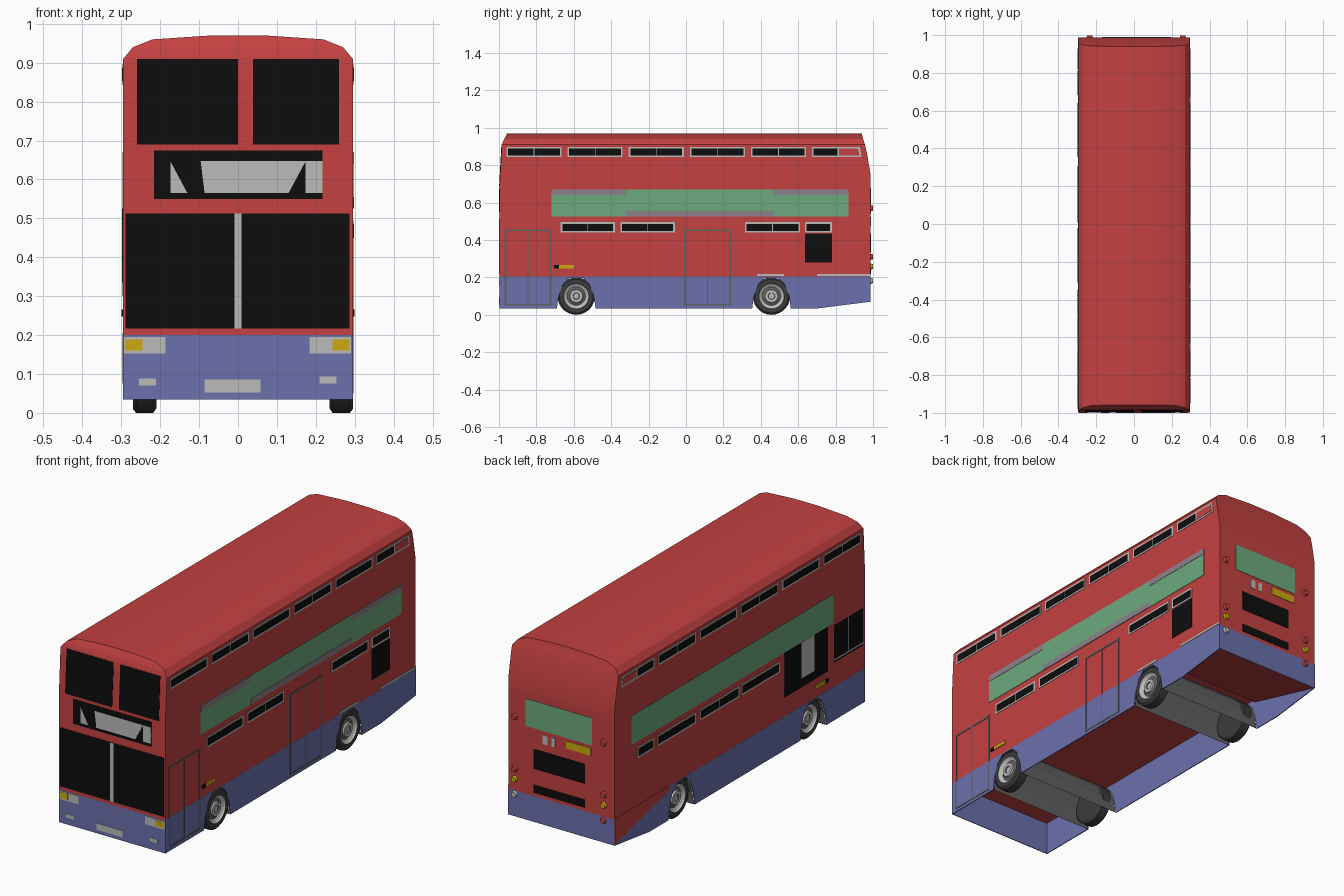
import bpy, bmesh, math

if "Cube" in bpy.data.objects:
    bpy.data.objects.remove(bpy.data.objects["Cube"])

def material(name, r, g, b):
    m = bpy.data.materials.new(name)
    m.diffuse_color = (r, g, b, 1)
    m.use_nodes = True
    m.node_tree.nodes["Principled BSDF"].inputs["Base Color"].default_value = m.diffuse_color
    return m

RED = material("red paint", .55, .052, .052)
BLUE = material("blue paint", .145, .165, .42)
GREEN = material("green panel", .155, .40, .21)
YELLOW = material("amber yellow", .60, .40, .005)
LIGHT = material("light grey", .50, .50, .49)
MAUVE = material("mauve grey", .27, .22, .26)
BLACK = material("black glass", .004, .004, .004)
TYRE = material("tyre grey", .045, .045, .045)
MID = material("mid grey", .12, .12, .12)

# body outline by height: z, half width, front y, rear y
LAYERS = [(.2, .295, -.997, .987), (.69, .295, -.997, .987), (.75, .295, -.9937, .987),
          (.86, .295, -.9877, .968), (.91, .295, -.985, .957), (.94, .27, -.972, .947),
          (.96, .22, -.96, .942), (.97, .07, -.958, .94)]

def at_height(z, col):
    if z <= LAYERS[0][0]:
        return LAYERS[0][col]
    for a, b in zip(LAYERS, LAYERS[1:]):
        if z <= b[0]:
            return a[col] + (b[col] - a[col]) * (z - a[0]) / (b[0] - a[0])
    return LAYERS[-1][col]

def finish(name, bm, mats, smooth=None):
    bmesh.ops.recalc_face_normals(bm, faces=bm.faces)
    me = bpy.data.meshes.new(name)
    bm.to_mesh(me)
    bm.free()
    for m in mats:
        me.materials.append(m)
    ob = bpy.data.objects.new(name, me)
    bpy.context.collection.objects.link(ob)
    if smooth:
        bpy.ops.object.select_all(action='DESELECT')
        ob.select_set(True)
        bpy.context.view_layer.objects.active = ob
        bpy.ops.object.shade_smooth_by_angle(angle=math.radians(smooth))
    return ob

def place(side, a, z, d):
    # map a 2D point on one side of the bus into space, d outwards
    if side == 'right':
        return (.295 + d, a, z)
    if side == 'left':
        return (-.295 - d, a, z)
    if side == 'front':
        return (a, at_height(z, 2) - d, z)
    return (a, at_height(z, 3) + d, z)

def rect(a0, z0, a1, z1):
    return [(a0, z0), (a1, z0), (a1, z1), (a0, z1)]

def plates(name, side, mat, polys, lift=.002, depth=.001):
    bm = bmesh.new()
    for p in polys:
        if len(p) == 4 and not isinstance(p[0], tuple):
            p = rect(*p)
        top = [bm.verts.new(place(side, a, z, lift)) for a, z in p]
        low = [bm.verts.new(place(side, a, z, -depth)) for a, z in p]
        bm.faces.new(top)
        bm.faces.new(low[::-1])
        for i in range(len(p)):
            j = (i + 1) % len(p)
            bm.faces.new((top[i], low[i], low[j], top[j]))
    return finish(name, bm, [mat])

def outline(a0, z0, a1, z1, t):
    return [(a0, z0, a1, z0 + t), (a0, z1 - t, a1, z1), (a0, z0, a0 + t, z1), (a1 - t, z0, a1, z1)]

# red upper body shell
bm = bmesh.new()
rings = [[bm.verts.new(c) for c in ((-w, f, z), (w, f, z), (w, r, z), (-w, r, z))]
         for z, w, f, r in LAYERS]
for a, b in zip(rings, rings[1:]):
    for i in range(4):
        j = (i + 1) % 4
        bm.faces.new((a[i], a[j], b[j], b[i]))
bm.faces.new(rings[0][::-1])
bm.faces.new(rings[-1])
finish("body_shell", bm, [RED], 25)

# blue skirt with wheel arch cut-outs
ARCH = [(-.103, .035), (-.095, .10), (-.07, .165), (-.035, .198),
        (.035, .198), (.07, .165), (.095, .10), (.103, .035)]
AXLES = (-.587, .457)
edge = [(-.997, .035)]
for y0 in AXLES:
    edge += [(y0 + dy, z) for dy, z in ARCH]
edge += [(.71, .035), (.987, .07), (.987, .205), (-.997, .205)]
for side in ('right', 'left'):
    plates("skirt_" + side, side, BLUE, [edge], .0005, .004)
plates("skirt_front", 'front', BLUE, [(-.295, .035, .295, .2)], 0, .004)
plates("skirt_rear", 'rear', BLUE, [(-.295, .07, .295, .2)], 0, .004)

def sheet(name, mat, path, hw):
    bm = bmesh.new()
    rows = [[bm.verts.new((x, y, z)) for x in (-hw, hw)] for y, z in path]
    for a, b in zip(rows, rows[1:]):
        bm.faces.new((a[0], a[1], b[1], b[0]))
    return finish(name, bm, [mat])

# sloping rear floor and wheel wells
sheet("rear_floor", RED, [(.55, .185), (.985, .07)], .291)
plates("rear_corner_left", 'left', RED, [[(.56, .205), (.987, .205), (.987, .075), (.56, .182)]])
for n, y0 in zip(("front", "rear"), AXLES):
    sheet(n + "_wheel_well", MID, [(y0 + dy, z) for dy, z in ARCH], .29)

# wheels, turned about x: (outward, radius)
PROFILE = [(0, 0), (0, .088), (.008, .1), (.052, .1), (.06, .09), (.06, .068), (.053, .064),
           (.045, .05), (.05, .036), (.058, .034), (.058, .018), (.053, .016), (.055, 0)]
SLOTS = [0, 0, 0, 0, 0, 1, 1, 2, 1, 1, 2, 1]
N = 28

def wheel(name, x0, s, y0):
    bm = bmesh.new()
    loops = [[bm.verts.new((x0 + s * d, y0 + r * math.cos(2 * math.pi * k / N),
                            .1 + r * math.sin(2 * math.pi * k / N))) for k in range(N)]
             if r else [bm.verts.new((x0 + s * d, y0, .1))] for d, r in PROFILE]
    for a, b, slot in zip(loops, loops[1:], SLOTS):
        for k in range(N):
            q = [a[k % len(a)], a[(k + 1) % len(a)], b[(k + 1) % len(b)], b[k % len(b)]]
            bm.faces.new(list(dict.fromkeys(q))).material_index = slot
    finish(name, bm, [TYRE, LIGHT, MID], 30)

for n, y0 in zip(("front", "rear"), AXLES):
    wheel(n + "_wheel_right", .235, 1, y0)
    wheel(n + "_wheel_left", -.21, -1, y0)

# side windows: light frame with two dark panes
def windows(name, side, spans, z0, z1, t=.009):
    plates(name + "_frames", side, LIGHT, [(a, z0, b, z1) for a, b in spans])
    panes = []
    for a, b in spans:
        m = (a + b) / 2
        cuts = [(a + t, m - .002), (m + .002, b - t)] if b - a > .2 else [(a + t, b - t)]
        panes += [(p, z0 + t, q, z1 - t) for p, q in cuts]
    plates(name + "_panes", side, BLACK, panes, .0035)

UPPER = [(-.96 + .3267 * i, -.665 + .3267 * i) for i in range(5)]
LOWER = {'right': [(-.67, -.38), (-.35, -.06), (.315, .61), (.635, .78)],
         'left': [(-.32, -.02), (.0, .315), (.345, .65), (.68, .81)]}
for side in ('right', 'left'):
    windows("upper_windows_" + side, side, UPPER, .843, .897)
    windows("lower_windows_" + side, side, LOWER[side], .44, .495)
    # tapered last window on the upper deck
    plates("end_window_frame_" + side, side, LIGHT,
           [[(.673, .843), (.94, .843), (.93, .897), (.673, .897)]])
    plates("end_window_pane_" + side, side, BLACK, [(.682, .852, .81, .888)], .0035)
    plates("end_window_infill_" + side, side, RED,
           [[(.818, .852), (.928, .852), (.92, .888), (.818, .888)]], .0035)
    plates("side_marker_" + side, side, YELLOW, [(-.68, .248, -.60, .266)], .004)
    plates("side_marker_base_" + side, side, BLACK, [(-.705, .248, -.68, .266)], .004)

# advert panels along the sides
plates("advert_right", 'right', GREEN, [(-.72, .525, .87, .67)])
plates("advert_trim_right", 'right', MAUVE,
       [(-.72, .64, -.32, .67), (-.32, .525, .47, .555), (.47, .64, .87, .67)], .0035)
plates("advert_left", 'left', GREEN, [(-.745, .525, .855, .67)])

# right side: doors, engine grille and trim
for n, a in (("front", -.97), ("middle", -.01)):
    plates(n + "_door_outline", 'right', MID,
           outline(a, .05, a + .25, .457, .009) + [(a + .122, .05, a + .127, .457)])
plates("side_grille", 'right', BLACK, [(.635, .28, .78, .435)])
plates("side_trim", 'right', LIGHT, [(.38, .207, .525, .217), (.70, .207, .987, .217)])

# left side: stair panel and driver window
plates("stair_window", 'left', BLACK, [(-.70, .30, -.36, .525)])
plates("stair_panel", 'left', LIGHT, [(-.59, .345, -.49, .525)], .0035)
plates("driver_window", 'left', BLACK, [(-.98, .325, -.75, .51)])
plates("driver_window_bars", 'left', LIGHT,
       [(-.866, .335, -.860, .51), (-.98, .335, -.75, .342)], .0035)

# front: glazing, destination board, lamps
plates("front_upper_windows", 'front', BLACK, [(-.26, .69, 0, .91), (.038, .69, .259, .91)])
plates("windscreen", 'front', BLACK, [(-.289, .217, .287, .512)])
plates("windscreen_divider", 'front', LIGHT, [(-.009, .217, .009, .512)], .003)
plates("destination_board", 'front', BLACK, [(-.216, .55, .217, .674)])
plates("destination_blind", 'front', LIGHT,
       [[(-.174, .565), (-.13, .565), (-.174, .647)],
        [(-.086, .565), (.13, .565), (.174, .647), (-.096, .647)],
        (.174, .565, .217, .647)], .003)
plates("headlamp_panels", 'front', LIGHT, [(-.293, .153, -.186, .195), (.184, .153, .291, .195)])
plates("headlamps", 'front', YELLOW, [(-.29, .16, -.245, .189), (.243, .16, .287, .189)], .003)
plates("front_plates", 'front', LIGHT, [(-.086, .053, .058, .086), (-.255, .07, -.211, .088),
                                        (.21, .075, .253, .093)])

# rear: panel, grilles and plates
plates("rear_panel", 'rear', GREEN, [(-.17, .54, .197, .677)])
plates("rear_number_plate", 'rear', YELLOW, [(-.164, .487, -.027, .524)])
plates("rear_stickers", 'rear', LIGHT, [(.076, .475, .104, .52), (.033, .475, .055, .52)])
plates("rear_grilles", 'rear', BLACK, [(-.131, .337, .153, .436), (-.131, .217, .153, .257)])

# round rear lamps
def lamp(name, x, z, mat):
    bm = bmesh.new()
    bmesh.ops.create_cone(bm, cap_ends=True, segments=16, radius1=.017, radius2=.013, depth=.015)
    for v in bm.verts:
        px, py, pz = v.co
        v.co = (x + px, .9915 + pz, z + py)
    finish(name, bm, [mat])

for n, x, low in (("right", .258, LIGHT), ("left", -.235, RED)):
    for k, (z, m) in enumerate(((.57, RED), (.31, RED), (.258, YELLOW), (.182, low))):
        lamp(f"rear_lamp_{n}_{k + 1}", x, z, m)
